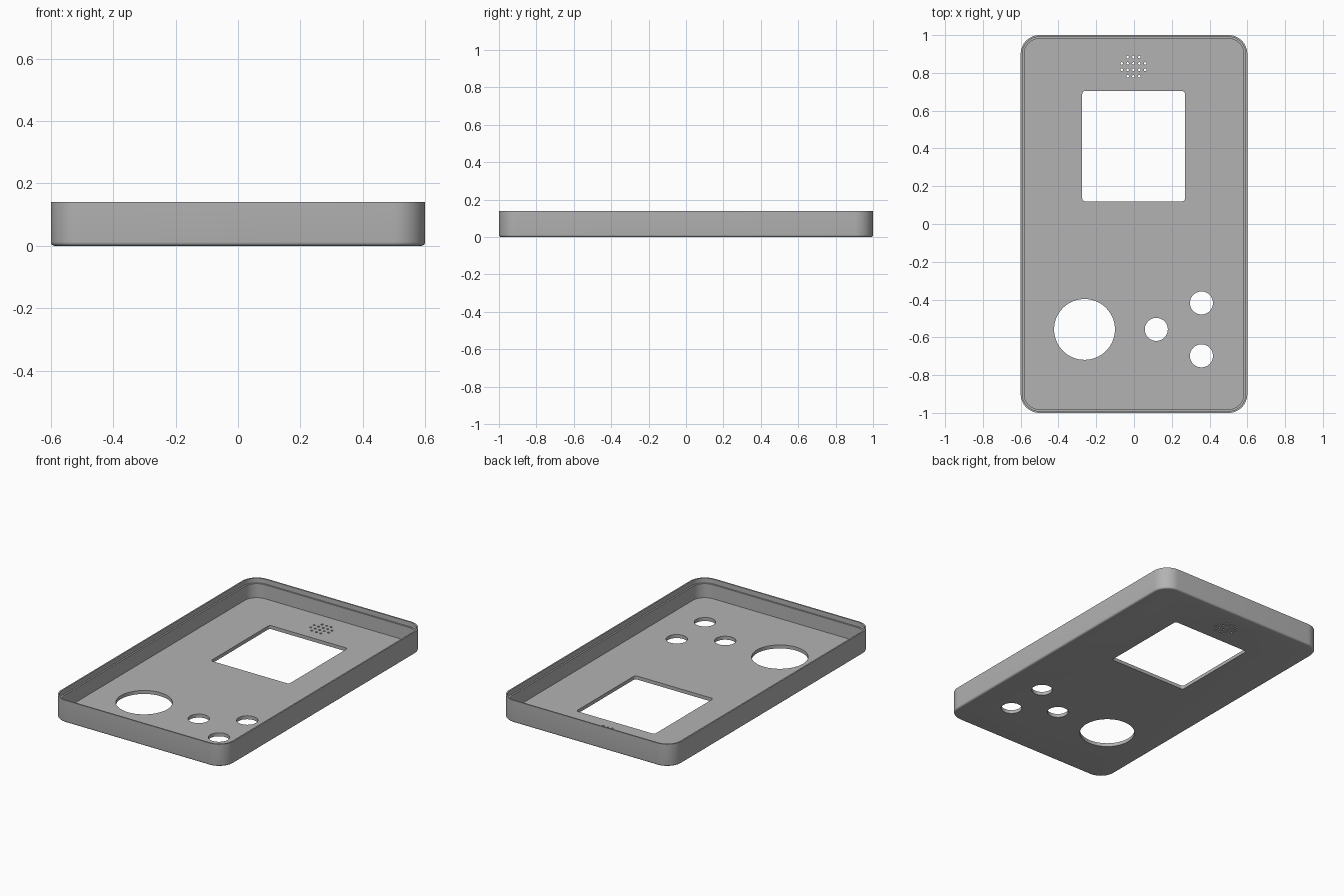
import bpy, bmesh
from math import sin, cos, pi

old = bpy.data.objects.get("Cube")
if old:
    bpy.data.objects.remove(old, do_unlink=True)

HEIGHT, FLOOR, FILLET = 0.14, 0.022, 0.012

grey = bpy.data.materials.new("plain grey")
grey.use_nodes = True
grey.diffuse_color = (0.45, 0.45, 0.45, 1)
grey.node_tree.nodes["Principled BSDF"].inputs["Base Color"].default_value = (0.45, 0.45, 0.45, 1)


def rounded_rect(hx, hy, r, z, cx=0, cy=0, steps=12):
    """Closed ring of points around a rounded rectangle."""
    ring = []
    for q, (sx, sy) in enumerate([(1, 1), (-1, 1), (-1, -1), (1, -1)]):
        for i in range(steps + 1):
            a = (q + i / steps) * pi / 2
            ring.append((cx + sx * (hx - r) + r * cos(a), cy + sy * (hy - r) + r * sin(a), z))
    return ring


def circle(r, z, cx, cy, n):
    return [(cx + r * cos(2 * pi * i / n), cy + r * sin(2 * pi * i / n), z) for i in range(n)]


def loft(bm, rings):
    """Skin a stack of rings and cap both ends."""
    loops = [[bm.verts.new(p) for p in ring] for ring in rings]
    n = len(loops[0])
    for a, b in zip(loops, loops[1:]):
        for i in range(n):
            j = (i + 1) % n
            bm.faces.new((a[i], a[j], b[j], b[i]))
    bm.faces.new(loops[0][::-1])
    bm.faces.new(loops[-1])


def finish(name, bm):
    bmesh.ops.recalc_face_normals(bm, faces=bm.faces)
    mesh = bpy.data.meshes.new(name)
    bm.to_mesh(mesh)
    bm.free()
    mesh.materials.append(grey)
    obj = bpy.data.objects.new(name, mesh)
    bpy.context.collection.objects.link(obj)
    return obj


# Tray shell: rounded bottom edge, outer wall, stepped lip, inner wall, floor
profile = [(FILLET * (1 - sin(a)), FILLET * (1 - cos(a))) for a in [i * pi / 10 for i in range(6)]]
profile += [(0, HEIGHT), (0.009, HEIGHT), (0.009, HEIGHT - 0.03),
            (0.019, HEIGHT - 0.03), (0.019, FLOOR)]
bm = bmesh.new()
loft(bm, [rounded_rect(0.6 - d, 1 - d, 0.1 - d, z) for d, z in profile])
shell = finish("case_shell", bm)

# Openings: screen window, large round opening, three buttons, speaker grille
bm = bmesh.new()
low, high = -0.05, 0.06
loft(bm, [rounded_rect(0.272, 0.292, 0.015, z, -0.002, 0.412, 5) for z in (low, high)])
holes = [(-0.262, -0.558, 0.161, 64)]
holes += [(x, y, 0.061, 40) for x, y in [(0.118, -0.558), (0.357, -0.418), (0.357, -0.698)]]
for row, half in enumerate([1, 2, 2, 1]):
    for k in range(-half, half + 1):
        holes.append((-0.003 + k * 0.031, 0.884 - row * 0.034, 0.007, 12))
for x, y, r, n in holes:
    loft(bm, [circle(r, z, x, y, n) for z in (low, high)])
cutter = finish("opening_cutter", bm)
cutter.hide_render = True

cut = shell.modifiers.new("openings", "BOOLEAN")
cut.operation = "DIFFERENCE"
cut.solver = "EXACT"
cut.object = cutter
bpy.context.view_layer.objects.active = shell
bpy.ops.object.select_all(action="DESELECT")
shell.select_set(True)
bpy.ops.object.modifier_apply(modifier=cut.name)
bpy.data.objects.remove(cutter, do_unlink=True)

bpy.ops.object.shade_smooth_by_angle(angle=pi / 6)
